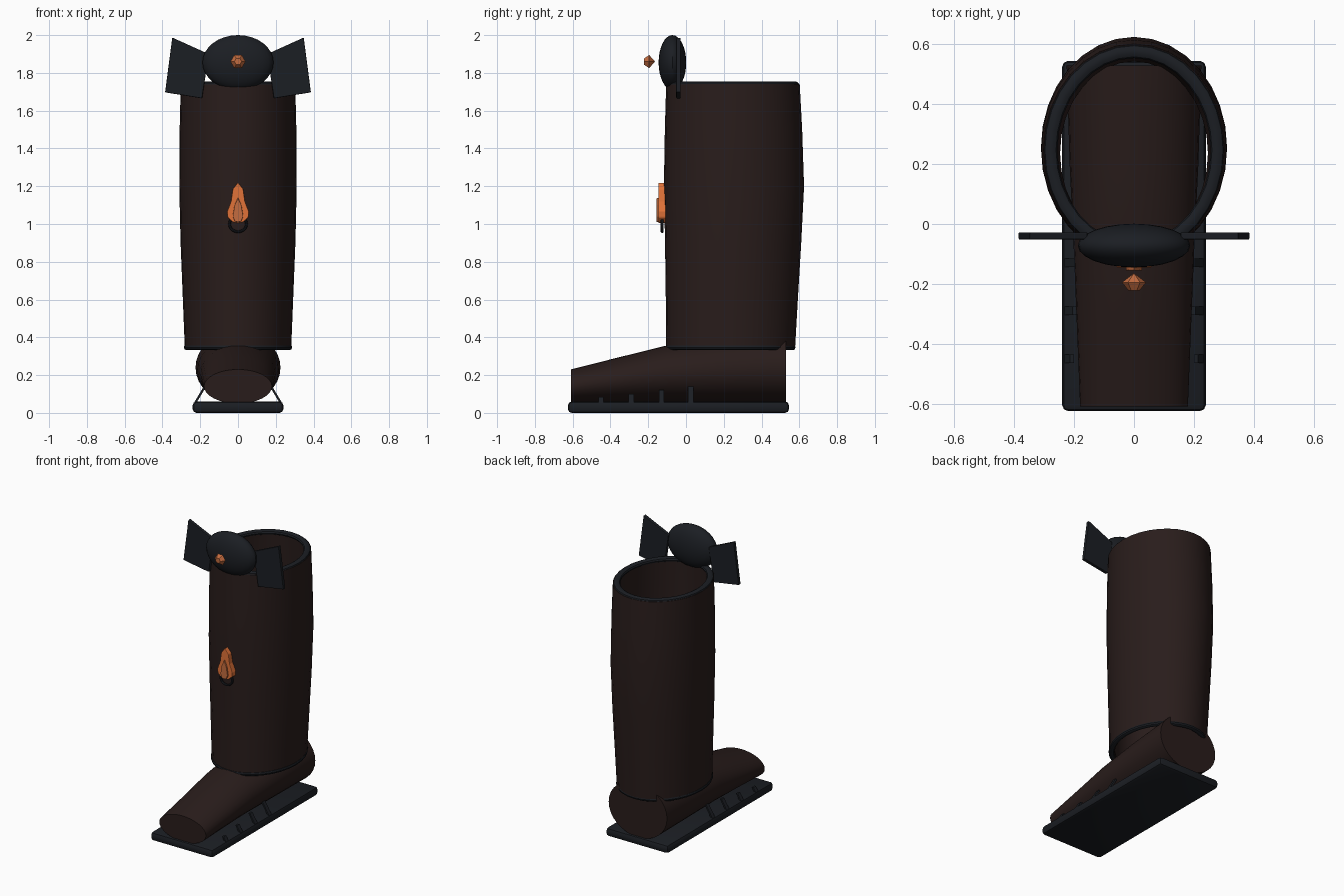
import bpy, bmesh
from math import sin, cos, pi, radians
from mathutils import Vector

if "Cube" in bpy.data.objects:
    bpy.data.objects.remove(bpy.data.objects["Cube"])


def material(name, rgb):
    m = bpy.data.materials.new(name)
    m.diffuse_color = (*rgb, 1)
    m.use_nodes = True
    m.node_tree.nodes["Principled BSDF"].inputs["Base Color"].default_value = m.diffuse_color
    return m


LEATHER = material("brown leather", (0.022, 0.012, 0.011))
DARK = material("dark trim", (0.011, 0.013, 0.017))
FLAME = material("flame orange", (0.75, 0.17, 0.04))
COPPER = material("copper", (0.55, 0.15, 0.05))


def finish(name, bm, mat, smooth=True):
    bmesh.ops.recalc_face_normals(bm, faces=bm.faces)
    me = bpy.data.meshes.new(name)
    bm.to_mesh(me)
    bm.free()
    ob = bpy.data.objects.new(name, me)
    bpy.context.collection.objects.link(ob)
    me.materials.append(mat)
    if smooth:
        bpy.ops.object.select_all(action='DESELECT')
        ob.select_set(True)
        bpy.context.view_layer.objects.active = ob
        bpy.ops.object.shade_smooth_by_angle(angle=radians(35))
    return ob


def loft(name, rings, mat, caps=True, closed=False, smooth=True):
    """Skin a list of equal-length point rings."""
    bm = bmesh.new()
    rows = [[bm.verts.new(p) for p in r] for r in rings]
    n = len(rows[0])
    pairs = list(zip(rows, rows[1:])) + ([(rows[-1], rows[0])] if closed else [])
    for a, b in pairs:
        for i in range(n):
            j = (i + 1) % n
            bm.faces.new((a[i], a[j], b[j], b[i]))
    if caps and not closed:
        bm.faces.new(rows[0])
        bm.faces.new(rows[-1])
    return finish(name, bm, mat, smooth)


def flat_ring(z, rx, y0, y1, n=32):
    c, ry = (y0 + y1) / 2, (y1 - y0) / 2
    return [(rx * cos(2 * pi * i / n), c + ry * sin(2 * pi * i / n), z) for i in range(n)]


def upright_ring(y, rx, cz, rz, n=32):
    return [(rx * cos(2 * pi * i / n), y, cz + rz * sin(2 * pi * i / n)) for i in range(n)]


def oval_band(name, z, rx, y0, y1, r, rz):
    """Trim band with a round section following an oval."""
    return loft(name, [flat_ring(z + rz * sin(a), rx + r * cos(a), y0 - r * cos(a), y1 + r * cos(a))
                       for a in [2 * pi * k / 10 for k in range(10)]], DARK, closed=True)


def plate(name, outline, y0, y1, mat, bevel=0.0):
    """Flat outline in x-z, extruded along y."""
    ob = loft(name, [[(x, y, z) for x, z in outline] for y in (y0, y1)], mat, smooth=False)
    if bevel:
        b = ob.modifiers.new("bevel", 'BEVEL')
        b.width, b.segments = bevel, 2
    return ob


def box(name, size, loc, mat, bevel):
    bm = bmesh.new()
    bmesh.ops.create_cube(bm, size=1)
    bmesh.ops.scale(bm, vec=size, verts=bm.verts)
    bmesh.ops.translate(bm, vec=loc, verts=bm.verts)
    if bevel:
        bmesh.ops.bevel(bm, geom=bm.edges[:], offset=bevel, segments=2, affect='EDGES', profile=0.5)
    return finish(name, bm, mat)


# Sole and foot
box("sole", (0.48, 1.17, 0.06), (0, -0.04, 0.03), DARK, 0.02)
loft("foot", [upright_ring(-0.61, 0.18, 0.14, 0.09),
              upright_ring(-0.36, 0.19, 0.173, 0.12),
              upright_ring(-0.11, 0.20, 0.205, 0.15),
              upright_ring(0.20, 0.215, 0.225, 0.172),
              upright_ring(0.53, 0.225, 0.24, 0.19)], LEATHER)

# Shaft: outer wall, then back down the inner wall
wall = [(0.35, 0.282, -0.105, 0.578), (0.60, 0.292, -0.107, 0.592), (0.90, 0.304, -0.111, 0.610),
        (1.20, 0.311, -0.117, 0.625), (1.50, 0.309, -0.112, 0.615), (1.74, 0.303, -0.105, 0.602)]
T = 0.035
inner = [(z, rx - T, a + T, b - T) for z, rx, a, b in reversed(wall)]
loft("shaft", [flat_ring(*w) for w in wall + inner], LEATHER, closed=True)

# Trim bands at the top and ankle
oval_band("top_rim", 1.737, 0.279, -0.083, 0.577, 0.023, 0.017)
oval_band("ankle_band", 0.347, 0.270, -0.093, 0.563, 0.017, 0.016)

# Stitched tabs between sole and foot
for y, top in ((-0.45, 0.085), (-0.29, 0.10), (-0.13, 0.12), (0.025, 0.14)):
    for s in (-1, 1):
        xt = 0.235 - (top - 0.05) * 0.6
        plate("side_tab", [(s * 0.222, 0.05), (s * 0.235, 0.05), (s * xt, top), (s * (xt - 0.013), top)],
              y - 0.014, y + 0.014, DARK)

# Bow: knot and two wings
bm = bmesh.new()
bmesh.ops.create_uvsphere(bm, u_segments=24, v_segments=16, radius=1)
bmesh.ops.scale(bm, vec=(0.188, 0.073, 0.145), verts=bm.verts)
bmesh.ops.translate(bm, vec=(0, -0.072, 1.855), verts=bm.verts)
finish("bow_knot", bm, DARK)
for s in (-1, 1):
    plate("bow_wing", [(s * x, z) for x, z in
                       ((0.155, 1.90), (0.348, 1.987), (0.386, 1.697), (0.19, 1.665))],
          -0.052, -0.028, DARK, 0.004)

# Cut gem floating in front of the knot
loft("bow_gem", [upright_ring(y, r, 1.86, r, 6) for y, r in
                 ((-0.222, 0.019), (-0.195, 0.040), (-0.165, 0.001))], COPPER, smooth=False)


# Flame emblem with inner flame and holder ring
def flame(name, half, y0, y1, mat):
    outline = half + [(-x, z) for x, z in reversed(half) if x > 0]
    plate(name, outline, y0, y1, mat, 0.004)


flame("flame", [(0, 1.22), (0.028, 1.185), (0.037, 1.12), (0.058, 1.065), (0.055, 1.035),
                (0.028, 1.01), (0, 1.005)], -0.146, -0.105, FLAME)
flame("inner_flame", [(0, 1.14), (0.018, 1.10), (0.028, 1.04), (0.016, 1.012), (0, 1.01)],
      -0.156, -0.14, COPPER)
loft("flame_ring", [upright_ring(-0.126 + 0.008 * sin(a), 0.045 + 0.007 * cos(a), 1.0, 0.041 + 0.007 * cos(a), 24)
                    for a in [2 * pi * k / 8 for k in range(8)]], DARK, closed=True)
